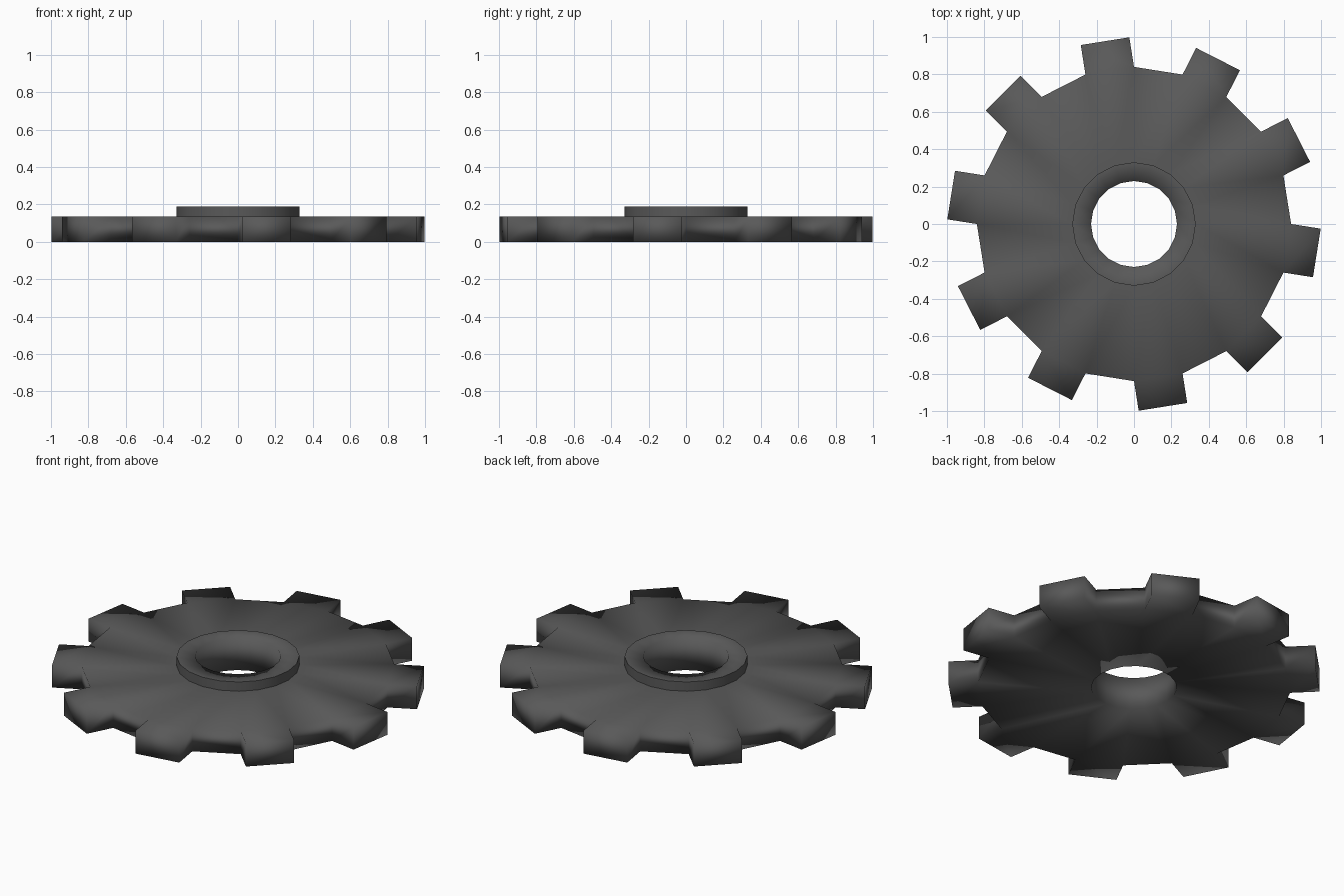
import bpy, bmesh, math

if "Cube" in bpy.data.objects:
    bpy.data.objects.remove(bpy.data.objects["Cube"])

SIDES = 20
TOOTH = 0.16
# closed cross-section (radius, z): bore, underside, rim, top, raised collar
PROFILE = [(0.23, 0), (0.84, 0), (0.84, 0.135), (0.33, 0.135), (0.33, 0.19), (0.23, 0.19)]

bm = bmesh.new()
rings = []
for r, z in PROFILE:
    rings.append([bm.verts.new((r * math.cos(math.tau * i / SIDES),
                                r * math.sin(math.tau * i / SIDES), z))
                  for i in range(SIDES)])

# gear body swept from the profile
tooth_faces = []
for p in range(len(rings)):
    a, b = rings[p], rings[(p + 1) % len(rings)]
    for i in range(SIDES):
        j = (i + 1) % SIDES
        f = bm.faces.new((a[i], a[j], b[j], b[i]))
        if p == 1 and i % 2 == 1:
            tooth_faces.append(f)
bmesh.ops.recalc_face_normals(bm, faces=bm.faces[:])

# teeth: every other rim face pushed straight out
res = bmesh.ops.extrude_discrete_faces(bm, faces=tooth_faces)
for f in res["faces"]:
    f.normal_update()
    c = f.calc_center_median()
    c.z = 0
    bmesh.ops.translate(bm, verts=f.verts[:], vec=c.normalized() * TOOTH)
bmesh.ops.remove_doubles(bm, verts=bm.verts[:], dist=1e-4)
bmesh.ops.recalc_face_normals(bm, faces=bm.faces[:])

# smooth everywhere, collar foot kept crisp
for f in bm.faces:
    f.smooth = True
for e in bm.edges:
    if all(abs(v.co.xy.length - 0.33) < 1e-3 for v in e.verts):
        if abs(e.verts[0].co.z - e.verts[1].co.z) < 1e-3:
            e.smooth = False

mesh = bpy.data.meshes.new("gear")
bm.to_mesh(mesh)
bm.free()
gear = bpy.data.objects.new("gear", mesh)
bpy.context.collection.objects.link(gear)

# dark metal
mat = bpy.data.materials.new("dark_metal")
mat.diffuse_color = (0.1, 0.1, 0.1, 1)
mat.use_nodes = True
mat.node_tree.nodes["Principled BSDF"].inputs["Base Color"].default_value = mat.diffuse_color
mesh.materials.append(mat)
